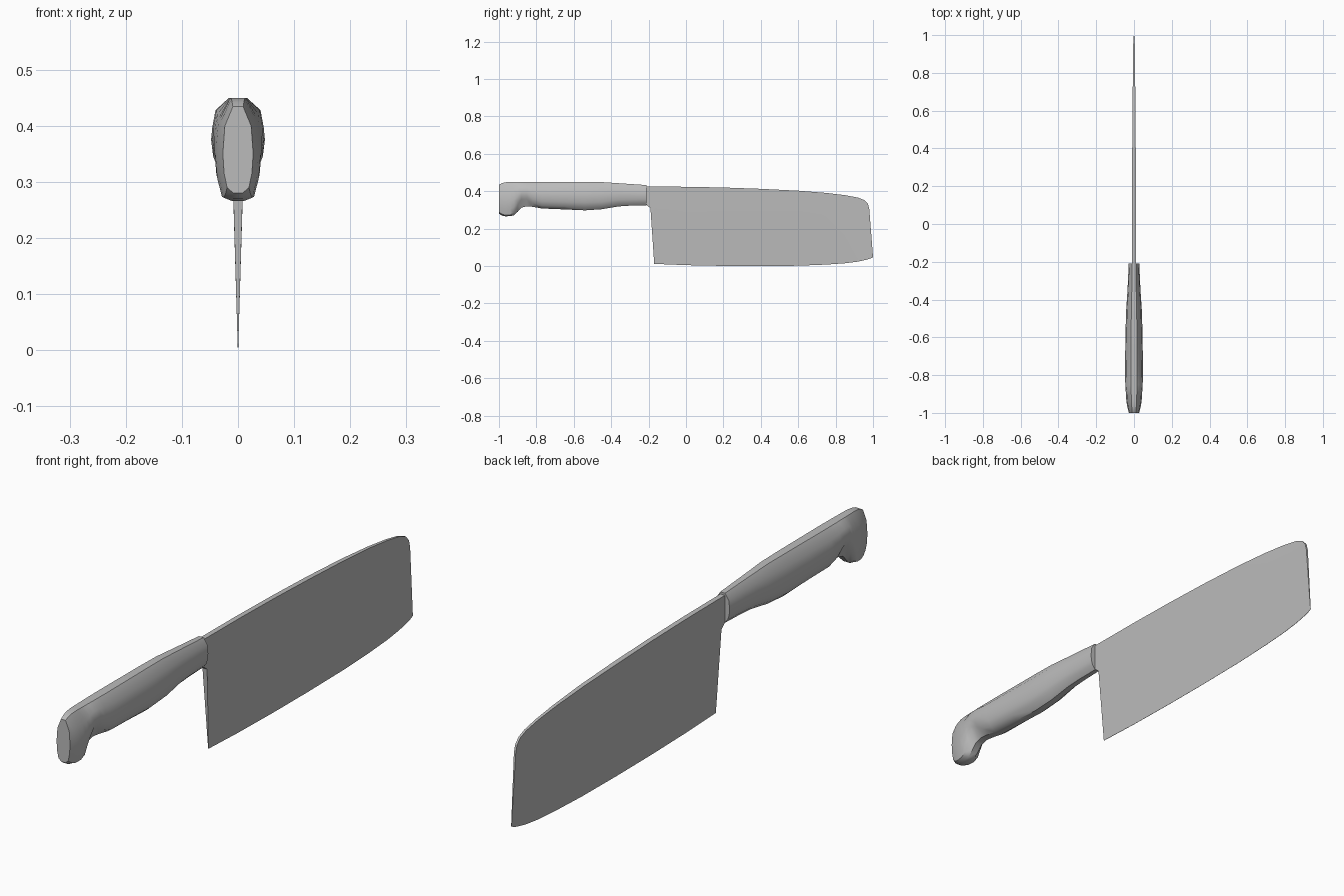
import bpy
import bmesh

grey = bpy.data.materials.new("dark_grey")
grey.diffuse_color = (0.5, 0.5, 0.5, 1)


def loft(name, rings, smooth_angle):
    """Skin a list of closed rings and cap both ends."""
    bm = bmesh.new()
    loops = [[bm.verts.new(p) for p in ring] for ring in rings]
    n = len(loops[0])
    for a, b in zip(loops, loops[1:]):
        for i in range(n):
            j = (i + 1) % n
            bm.faces.new((a[i], a[j], b[j], b[i]))
    bm.faces.new(loops[0])
    bm.faces.new(loops[-1])
    bmesh.ops.recalc_face_normals(bm, faces=bm.faces)
    mesh = bpy.data.meshes.new(name)
    bm.to_mesh(mesh)
    bm.free()
    mesh.materials.append(grey)
    obj = bpy.data.objects.new(name, mesh)
    bpy.context.collection.objects.link(obj)
    bpy.ops.object.select_all(action='DESELECT')
    obj.select_set(True)
    bpy.context.view_layer.objects.active = obj
    bpy.ops.object.shade_smooth_by_angle(angle=smooth_angle)
    return obj


# Blade: stations of (spine y, spine z, edge y, edge z)
blade_stations = [
    (-0.235, 0.425, -0.235, 0.33), (-0.213, 0.425, -0.213, 0.328),
    (-0.19, 0.425, -0.19, 0.31), (-0.165, 0.425, -0.17, 0.012),
    (0.0, 0.424, 0.0, 0.005), (0.2, 0.42, 0.2, 0.001),
    (0.4, 0.413, 0.4, 0.0), (0.6, 0.403, 0.6, 0.002),
    (0.75, 0.391, 0.75, 0.008), (0.85, 0.379, 0.85, 0.015),
    (0.92, 0.366, 0.92, 0.024), (0.955, 0.352, 0.965, 0.034),
    (0.973, 0.332, 0.985, 0.04), (0.98, 0.305, 1.0, 0.047),
]


def half_thickness(y, z):
    taper = 1 - 0.65 * max(0, (y - 0.5) / 0.5)
    return 0.009 * min(1, z / 0.3) * taper + 0.0003


def blade_ring(yt, zt, yb, zb):
    side = []
    for f in (0, 0.3, 1):
        y, z = yt + (yb - yt) * f, zt + (zb - zt) * f
        side.append((half_thickness(y, z), y, z))
    return side + [(-x, y, z) for x, y, z in reversed(side)]


loft("blade", [blade_ring(*s) for s in blade_stations], 0.3)

# Handle: stations of (y, half width, top z, side lower z, underside z)
handle_stations = [
    (-1.0, 0.027, 0.434, 0.290, 0.280), (-0.985, 0.031, 0.443, 0.278, 0.270),
    (-0.965, 0.036, 0.448, 0.272, 0.266), (-0.94, 0.040, 0.450, 0.274, 0.267),
    (-0.92, 0.042, 0.450, 0.285, 0.272), (-0.90, 0.043, 0.450, 0.325, 0.290),
    (-0.88, 0.044, 0.450, 0.358, 0.312), (-0.85, 0.046, 0.450, 0.358, 0.320),
    (-0.82, 0.047, 0.450, 0.337, 0.317), (-0.77, 0.048, 0.450, 0.322, 0.308),
    (-0.65, 0.046, 0.450, 0.319, 0.303), (-0.54, 0.044, 0.450, 0.315, 0.298),
    (-0.45, 0.041, 0.449, 0.320, 0.304), (-0.36, 0.035, 0.443, 0.334, 0.319),
    (-0.30, 0.032, 0.439, 0.337, 0.323), (-0.21, 0.028, 0.433, 0.340, 0.325),
]


def handle_ring(y, w, top, low, under):
    h = top - low
    side = [(0.34 * w, top), (0.87 * w, top - 0.24 * h),
            (w, top - 0.58 * h), (0.92 * w, top - 0.82 * h),
            (0.72 * w, low), (0.3 * w, under)]
    half = [(x, y, z) for x, z in side]
    return half + [(-x, y, z) for x, y, z in reversed(half)]


loft("handle", [handle_ring(*s) for s in handle_stations], 0.65)
